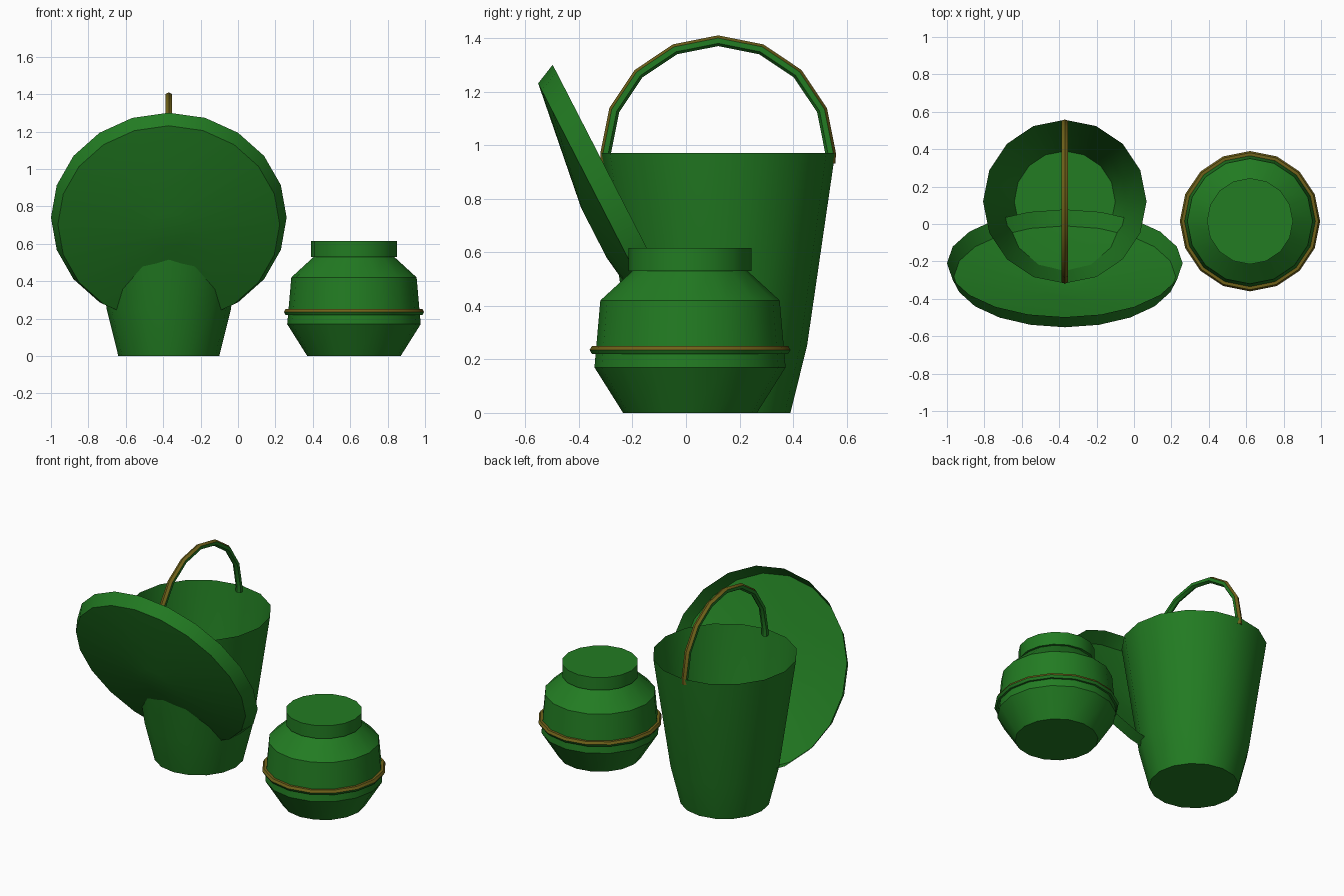
import bpy
from math import sin, cos, pi, radians
from mathutils import Vector, Matrix

if "Cube" in bpy.data.objects:
    bpy.data.objects.remove(bpy.data.objects["Cube"])


def material(name, rgb):
    m = bpy.data.materials.new(name)
    m.diffuse_color = (*rgb, 1)
    m.use_nodes = True
    m.node_tree.nodes["Principled BSDF"].inputs["Base Color"].default_value = m.diffuse_color
    return m


green = material("green", (0.016, 0.20, 0.016))
olive = material("olive", (0.16, 0.12, 0.01))


def finish(name, verts, faces, matrix, olive_test=None):
    me = bpy.data.meshes.new(name)
    me.from_pydata(verts, [], faces)
    me.transform(matrix)
    me.materials.append(green)
    if olive_test:
        me.materials.append(olive)
        for p in me.polygons:
            p.material_index = int(olive_test(p))
    ob = bpy.data.objects.new(name, me)
    bpy.context.collection.objects.link(ob)
    bpy.ops.object.select_all(action='DESELECT')
    ob.select_set(True)
    bpy.context.view_layer.objects.active = ob
    bpy.ops.object.shade_smooth_by_angle(angle=radians(30))
    return ob


def lathe(name, profile, n, matrix, cap_start=False, cap_end=False):
    """Revolve (radius, height) points around z."""
    verts = [(r * cos(2 * pi * i / n), r * sin(2 * pi * i / n), z)
             for r, z in profile for i in range(n)]
    faces = [(k * n + i, k * n + (i + 1) % n, (k + 1) * n + (i + 1) % n, (k + 1) * n + i)
             for k in range(len(profile) - 1) for i in range(n)]
    if cap_start:
        faces.append(tuple(reversed(range(n))))
    if cap_end:
        faces.append(tuple(range(len(verts) - n, len(verts))))
    return finish(name, verts, faces, matrix)


def tube(name, major, minor, angles, closed, matrix, olive_test, sides=6):
    """Hexagonal tube bent along an arc in the local xy plane."""
    verts = []
    for a in angles:
        for j in range(sides):
            t = 2 * pi * j / sides
            r = major + minor * cos(t)
            verts.append((r * cos(a), r * sin(a), minor * sin(t)))
    m = len(angles)
    faces = []
    for i in range(m if closed else m - 1):
        k = (i + 1) % m
        for j in range(sides):
            l = (j + 1) % sides
            faces.append((i * sides + j, k * sides + j, k * sides + l, i * sides + l))
    if not closed:
        faces.append(tuple(range(sides)))
        faces.append(tuple(reversed(range((m - 1) * sides, m * sides))))
    return finish(name, verts, faces, matrix, olive_test)


# Open bucket
bucket_at = Vector((-0.37, 0.12, 0))
lathe("bucket", [(0.27, 0), (0.332, 0.25), (0.437, 0.97)], 16,
      Matrix.Translation(bucket_at), cap_start=True)

# Bucket handle: half hoop standing in the yz plane, olive along its outer side
hub = bucket_at + Vector((0, 0, 0.97))
upright = Matrix(((0, 0, 1, 0), (1, 0, 0, 0), (0, 1, 0, 0), (0, 0, 0, 1)))
arc = [-radians(5)] + [i * pi / 8 for i in range(9)] + [pi + radians(5)]
tube("bucket_handle", 0.42, 0.02, arc, False, Matrix.Translation(hub) @ upright,
     lambda p: p.normal.dot((p.center - hub).normalized()) > 0.3)

# Shallow dish leaning out of the bucket front, open at the back
tilt = Matrix.Rotation(radians(90 + 27.2), 4, 'X')
lathe("leaning_dish", [(0.63, 0), (0.593, 0.08), (0.105, 0.15)], 20,
      Matrix.Translation((-0.37, -0.21, 0.74)) @ tilt, cap_end=True)

# Jar and its lid
jar_at = Matrix.Translation((0.62, 0.015, 0))
lathe("jar", [(0.25, 0), (0.357, 0.17), (0.335, 0.42), (0.215, 0.53)], 16,
      jar_at, cap_start=True)
lathe("jar_lid", [(0.23, 0.53), (0.23, 0.615)], 16, jar_at, True, True)

# Hoop around the jar, olive on top
tube("jar_hoop", 0.357, 0.018, [i * pi / 8 for i in range(16)], True,
     Matrix.Translation((0.62, 0.015, 0.235)), lambda p: p.normal.z > 0.3)
